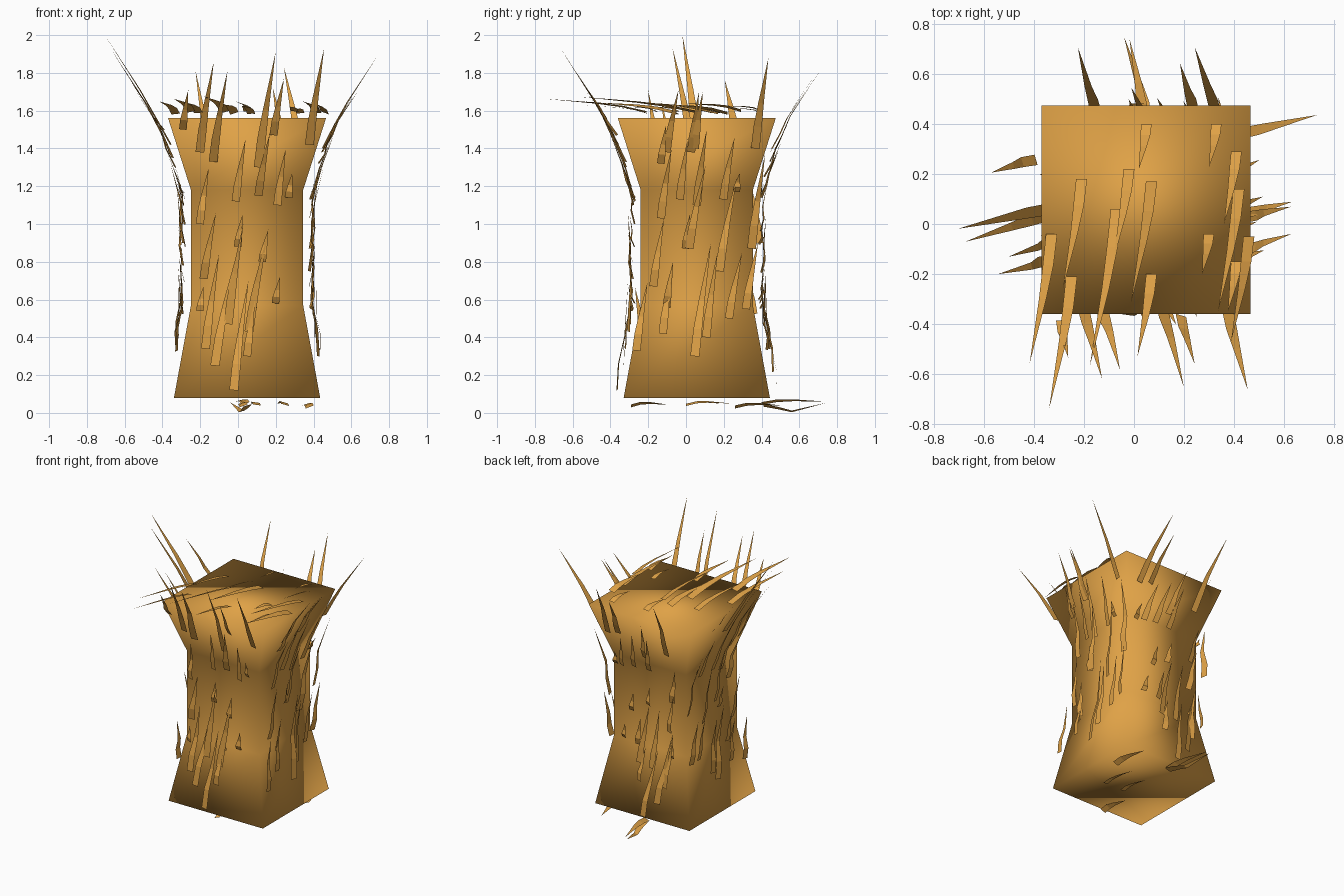
import bpy, bmesh, math, random
from mathutils import Matrix, Vector

if "Cube" in bpy.data.objects:
    bpy.data.objects.remove(bpy.data.objects["Cube"])

random.seed(4)
CX, CY = 0.048, 0.057          # axis of the bundle

straw = bpy.data.materials.new("straw_gold")
straw.diffuse_color = (0.74, 0.36, 0.062, 1)
straw.use_nodes = True
straw.node_tree.nodes["Principled BSDF"].inputs["Base Color"].default_value = straw.diffuse_color


def make_object(name, bm, smooth):
    me = bpy.data.meshes.new(name)
    bm.to_mesh(me)
    bm.free()
    me.materials.append(straw)
    for p in me.polygons:
        p.use_smooth = smooth
    ob = bpy.data.objects.new(name, me)
    bpy.context.collection.objects.link(ob)
    return ob


# Waisted square body: (height, half width)
PROFILE = [(0.08, 0.387), (0.57, 0.297), (1.18, 0.297), (1.56, 0.418)]
bm = bmesh.new()
rings = []
for z, h in PROFILE:
    rings.append([bm.verts.new((CX + sx * h, CY + sy * h, z))
                  for sx, sy in ((-1, -1), (1, -1), (1, 1), (-1, 1))])
for a, b in zip(rings, rings[1:]):
    for i in range(4):
        j = (i + 1) % 4
        bm.faces.new((a[i], a[j], b[j], b[i]))
bm.faces.new(rings[0][::-1])
bm.faces.new(rings[-1])
make_object("bundle_body", bm, True)


def half_width(z):
    """Body half width, flaring out further above the rim."""
    if z > 1.5:
        return 0.398 + 0.6 * (z - 1.5)
    for (z0, h0), (z1, h1) in zip(PROFILE, PROFILE[1:]):
        if z <= z1:
            return h0 + (h1 - h0) * (z - z0) / (z1 - z0)


def add_blade(bm, centres, side, widths):
    """Flat tapering blade of two quads and a pointed tip."""
    pairs = [(bm.verts.new(c - side * w / 2), bm.verts.new(c + side * w / 2))
             for c, w in zip(centres[:-1], widths)]
    tip = bm.verts.new(centres[-1])
    for (a, b), (c, d) in zip(pairs, pairs[1:]):
        bm.faces.new((a, b, d, c))
    bm.faces.new((*pairs[-1], tip))


STATIONS = (0, 0.24, 0.5, 1)


def side_blades(name, quarter, blades):
    """blades: (offset along the face, base height, length)"""
    bm = bmesh.new()
    for u, z, length in blades:
        tilt = random.uniform(-0.35, 0.35)
        out = random.uniform(0.03, 0.045)
        lean = random.uniform(0.13, 0.2)
        w = 0.036 + 0.02 * min(length, 0.6)
        pts = []
        for t in STATIONS:
            zz = z + t * length
            d = half_width(zz) + out + 0.025 * t + (0.012 if t == 0.24 else 0)
            pts.append(Vector((u + lean * length * t ** 1.2, -d, zz)))
        add_blade(bm, pts, Vector((1, tilt, -0.1)), (w, w * 0.95, w * 0.65))
    turn = Matrix.Translation((CX, CY, 0)) @ Matrix.Rotation(quarter * math.pi / 2, 4, 'Z')
    bm.transform(turn)
    make_object(name, bm, False)


front_low = [(-.25, 1.0, .3), (-.06, 1.12, .33), (.06, 1.15, .33), (.16, 1.1, .3),
             (.22, 1.14, .13), (-.23, .71, .35), (-.05, .88, .17), (.08, .8, .17),
             (.15, .58, .14), (-.22, .34, .5), (-.17, .25, .6), (-.10, .47, .53),
             (.01, .43, .52), (.03, .55, .25), (.0, .3, .3), (-.07, .12, .58), (-.25, .54, .13)]
right_low = [(-.19, 1.03, .37), (-.09, 1.13, .32), (-.04, .87, .44), (.0, 1.1, .4),
             (.14, 1.13, .33), (.21, 1.17, .1), (.29, .87, .5), (-.23, .67, .36),
             (-.06, .87, .18), (.12, .75, .5), (-.18, .42, .35), (-.16, .56, .24),
             (-.01, .3, .6), (.05, .4, .45), (.17, .5, .35), (.26, .55, .35), (-.32, .33, .36)]
front_top = [(-.25, 1.38, .48), (-.18, 1.33, .48), (.06, 1.3, .61), (.33, 1.42, .51),
             (-.34, 1.5, .21), (.14, 1.47, .3)]
right_top = [(-.19, 1.32, .2), (-.16, 1.38, .33), (-.03, 1.38, .32), (.31, 1.4, .48),
             (-.01, 1.4, .3)]
back_top = [(-.28, 1.38, .45), (-.19, 1.4, .32), (.2, 1.33, .48), (.0, 1.25, .3)]
left_top = [(0, 1.42, .58), (.02, 1.35, .58), (.2, 1.3, .41), (.12, 1.25, .4), (-.2, 1.5, .26)]


def shuffled(blades):
    """Variation of a visible face for the hidden opposite face."""
    return [(-u - 0.04, z + random.uniform(-.04, .04), l * 0.85) for u, z, l in blades]


side_blades("front_straw", 0, front_low + front_top)
side_blades("right_straw", 1, right_low + right_top)
side_blades("back_straw", 2, shuffled(front_low) + back_top)
side_blades("left_straw", 3, shuffled(right_low) + left_top)


def flat_blades(name, blades, z0, rise, sign):
    """Blades lying on the top or bottom: (x, y, length)"""
    bm = bmesh.new()
    for x, y, length in blades:
        w = 0.04 + 0.01 * length
        lift = random.uniform(0, 0.02)
        pts = [Vector((x - 0.17 * length * t ** 1.3, y + sign * length * t,
                       z0 + lift + rise * length * t + (0.012 if t in (.24, .5) else 0)))
               for t in STATIONS]
        tilt = random.uniform(-0.4, 0.4)
        add_blade(bm, pts, Vector((1, 0, tilt)), (w, w * 0.95, w * 0.65))
    make_object(name, bm, False)


# Straw lying across the top, pointing forwards
flat_blades("top_straw", [(-.33, -.04, .52), (-.25, -.21, .53), (-.07, .06, .63),
                          (-.02, .22, .36), (-.21, .18, .44), (.05, .4, .18),
                          (.07, .17, .49), (.33, .4, .17), (.41, .29, .29), (.42, .14, .49),
                          (.3, -.04, .16), (.46, -.05, .42), (.07, -.2, .33), (.41, -.15, .2)],
            1.58, 0.13, -1)
# Straw under the base, pointing backwards
flat_blades("bottom_straw", [(.03, -.29, .2), (.25, .0, .24), (.38, .26, .25),
                             (.04, .4, .34), (.1, .0, .2)], 0.03, 0.03, 1)
# Lowest blade that touches the ground
bm = bmesh.new()
add_blade(bm, [Vector(p) for p in ((.05, .41, .04), (.04, .49, .025), (.02, .56, .008), (-.04, .75, .055))],
          Vector((1, 0, 0.3)), (.045, .042, .03))
make_object("ground_straw", bm, False)
